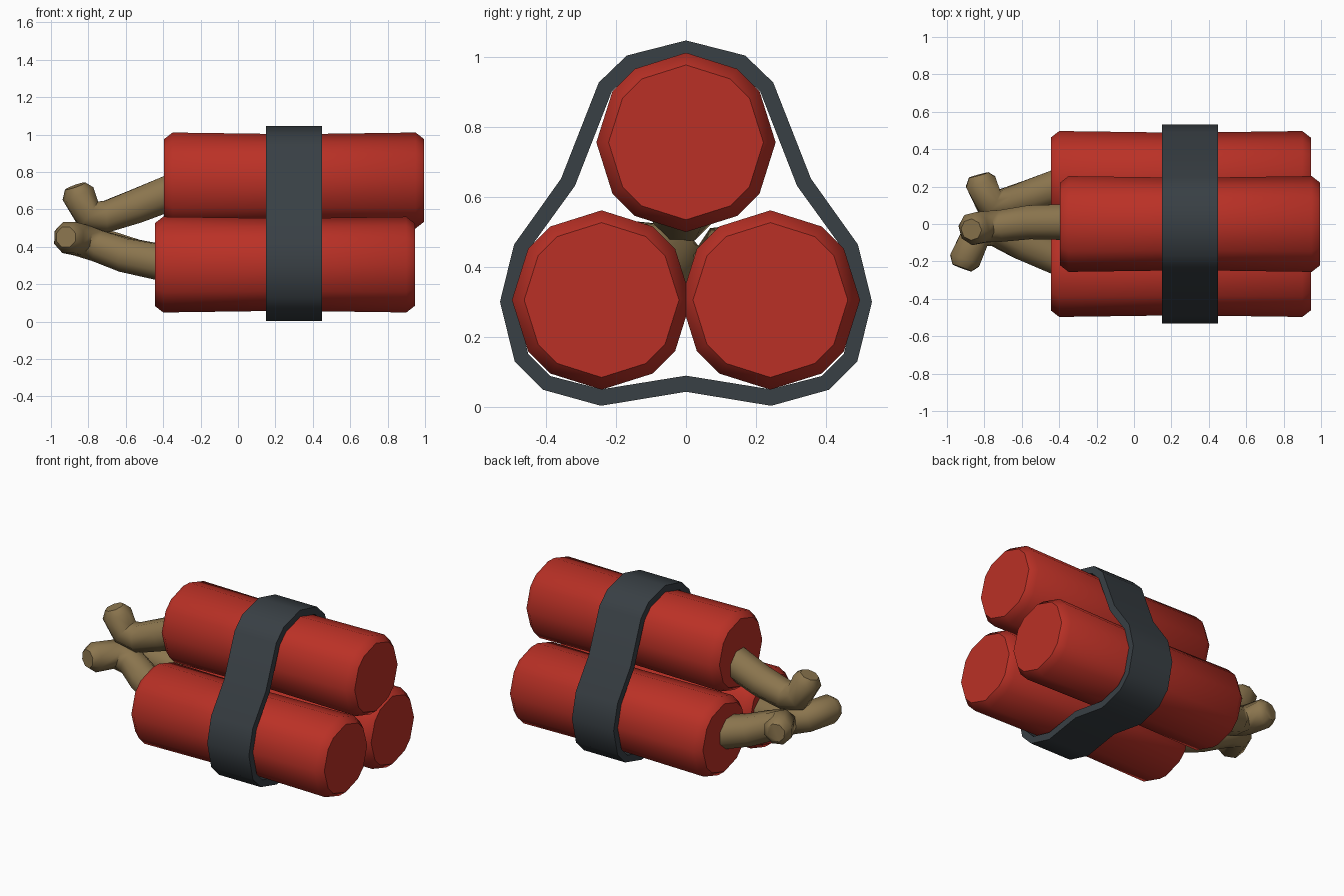
import bpy, bmesh, math
from mathutils import Vector

if "Cube" in bpy.data.objects:
    bpy.data.objects.remove(bpy.data.objects["Cube"])


def material(name, rgb):
    m = bpy.data.materials.new(name)
    m.diffuse_color = (*rgb, 1)
    m.use_nodes = True
    m.node_tree.nodes["Principled BSDF"].inputs["Base Color"].default_value = m.diffuse_color
    return m


RED = material("red paper", (0.49, 0.030, 0.019))
SLATE = material("dark slate", (0.040, 0.050, 0.058))
TAN = material("tan cord", (0.258, 0.178, 0.076))


def loft(name, rings, mat, angle, closed=False):
    """Join equal-length rings of points with quads; cap the ends unless closed."""
    bm = bmesh.new()
    vs = [[bm.verts.new(p) for p in ring] for ring in rings]
    pairs = list(zip(vs, vs[1:])) + ([(vs[-1], vs[0])] if closed else [])
    for a, b in pairs:
        for i in range(len(a)):
            j = (i + 1) % len(a)
            bm.faces.new((a[i], a[j], b[j], b[i]))
    if not closed:
        bm.faces.new(vs[0])
        bm.faces.new(vs[-1])
    bmesh.ops.recalc_face_normals(bm, faces=bm.faces)
    me = bpy.data.meshes.new(name)
    bm.to_mesh(me)
    bm.free()
    me.materials.append(mat)
    ob = bpy.data.objects.new(name, me)
    bpy.context.collection.objects.link(ob)
    bpy.ops.object.select_all(action='DESELECT')
    ob.select_set(True)
    bpy.context.view_layer.objects.active = ob
    bpy.ops.object.shade_smooth_by_angle(angle=math.radians(angle))
    return ob


# Sticks: twelve uneven sides, bevelled ends, slight waist
ANGLES = [math.radians(q + d) for q in (0, 90, 180, 270) for d in (0, 35, 55)]


def stick(name, x0, x1, y, z):
    mid = (x0 + x1) / 2
    stations = [(x0, 0.221), (x0 + 0.045, 0.256), (mid, 0.247),
                (x1 - 0.045, 0.256), (x1, 0.221)]
    rings = [[(x, y + r * math.sin(a), z + r * math.cos(a)) for a in ANGLES]
             for x, r in stations]
    loft(name, rings, RED, 45)


stick("top_stick", -0.395, 0.995, 0, 0.755)
stick("front_stick", -0.445, 0.945, -0.241, 0.305)
stick("back_stick", -0.445, 0.945, 0.241, 0.305)

# Strap: half outline of outer and inner loops, mirrored across y
outer = [(0, 1.046), (.169, 1.003), (.249, .926), (.357, .651), (.491, .463),
         (.531, .30), (.489, .129), (.409, .049), (.243, .003), (0, .043)]
inner = [(0, 1.000), (.148, .962), (.212, .900), (.317, .631), (.453, .443),
         (.488, .30), (.450, .150), (.388, .088), (.241, .050), (0, .089)]


def ring(half, x):
    full = half + [(-y, z) for y, z in half[-2:0:-1]]
    return [(x, y, z) for y, z in full]


loft("strap", [ring(outer, .15), ring(outer, .45), ring(inner, .45), ring(inner, .15)],
     SLATE, 40, closed=True)


# Fuses: bent cords swept along a path, with bevelled tips
def fuse(name, path, radii, sides=8):
    pts = [Vector(p) for p in path]
    rings = []
    for i, p in enumerate(pts):
        before = (p - pts[i - 1]).normalized() if i else Vector()
        after = (pts[i + 1] - p).normalized() if i < len(pts) - 1 else Vector()
        t = (before + after).normalized()
        u = t.cross(Vector((0, 0, 1))).normalized()
        v = u.cross(t)
        rings.append([p + radii[i] * (math.cos(a) * u + math.sin(a) * v)
                      for a in (math.tau * (k + .5) / sides for k in range(sides))])
    loft(name, rings, TAN, 50)


R = [.103, .098, .092, .09, .09, .058]
fuse("top_fuse", [(-.36, .01, .69), (-.55, .01, .615), (-.71, -.01, .56),
                  (-.80, -.015, .575), (-.856, -.025, .685), (-.87, -.03, .725)], R)
fuse("front_fuse", [(-.40, -.18, .315), (-.60, -.10, .355), (-.75, -.03, .405),
                    (-.84, -.05, .435), (-.905, -.195, .45), (-.92, -.235, .452)], R)
fuse("back_fuse", [(-.40, .20, .315), (-.56, .145, .35), (-.69, .105, .40),
                   (-.77, .11, .43), (-.82, .225, .445), (-.83, .262, .447)], R)
